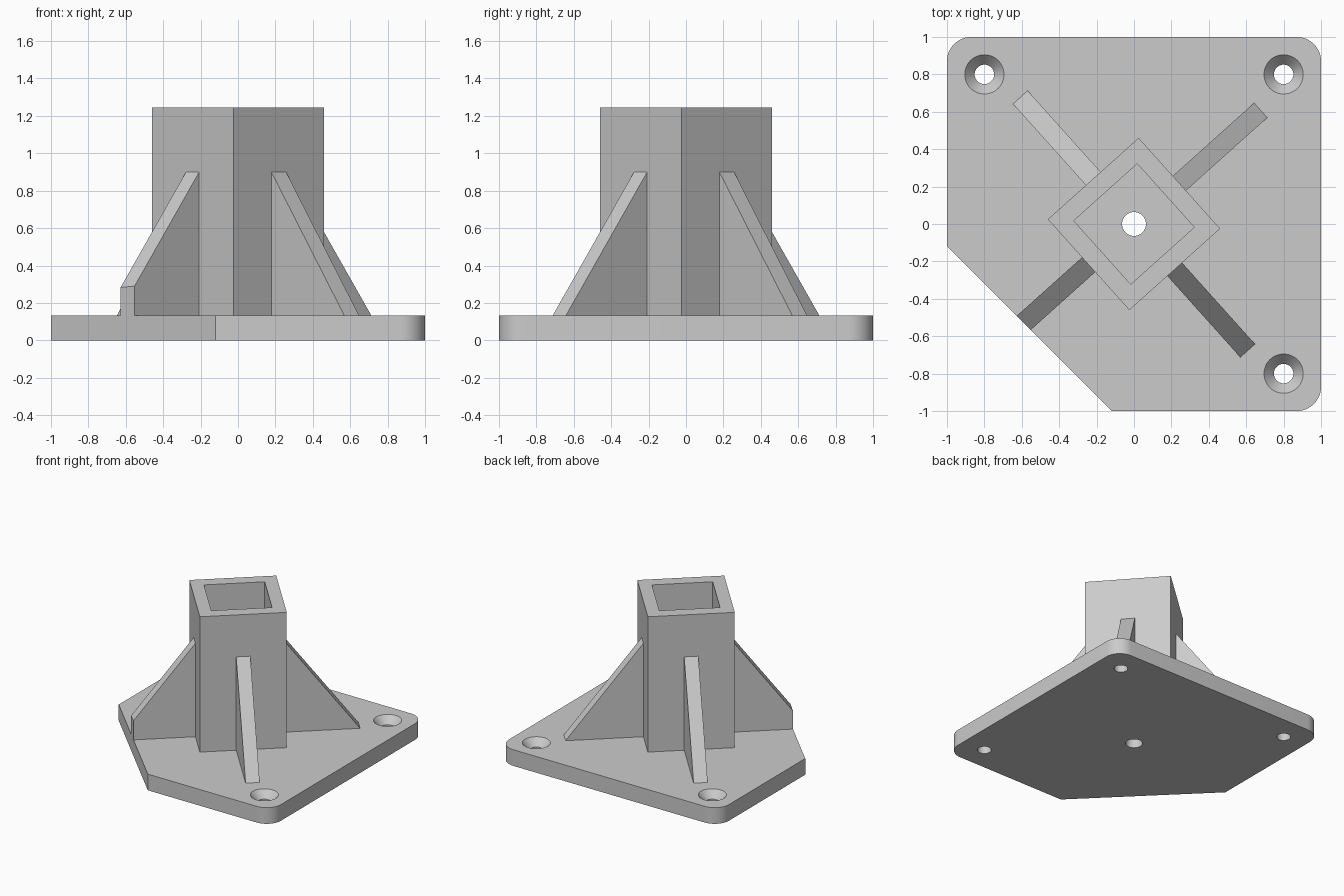
import bpy, bmesh
from math import radians, cos, sin, pi
from mathutils import Matrix, Vector

if "Cube" in bpy.data.objects:
    bpy.data.objects.remove(bpy.data.objects["Cube"])

PLATE_TOP, TUBE_TOP, RIB_TOP = 0.133, 1.245, 0.9
TURN = radians(41.9)          # tube and ribs are turned about z
HALF_OUT, HALF_IN = 0.326, 0.228
RIB_REACH, RIB_WIDTH = 0.91, 0.106
CUT = 0.56                    # midpoint of the clipped corner, x = y = -CUT

grey = bpy.data.materials.new("light_grey")
grey.use_nodes = True
grey.diffuse_color = (0.6, 0.6, 0.6, 1)
grey.node_tree.nodes["Principled BSDF"].inputs["Base Color"].default_value = (0.6, 0.6, 0.6, 1)


def finish(bm, name):
    bmesh.ops.recalc_face_normals(bm, faces=bm.faces[:])
    mesh = bpy.data.meshes.new(name)
    bm.to_mesh(mesh)
    bm.free()
    obj = bpy.data.objects.new(name, mesh)
    mesh.materials.append(grey)
    bpy.context.collection.objects.link(obj)
    return obj


def extrude(points, offset):
    """Solid made by pushing a closed outline along an offset."""
    bm = bmesh.new()
    face = bm.faces.new([bm.verts.new(p) for p in points])
    top = bmesh.ops.extrude_face_region(bm, geom=[face])["geom"]
    bmesh.ops.translate(bm, vec=offset, verts=[v for v in top if isinstance(v, bmesh.types.BMVert)])
    return bm


def lathe(profile, x, y, name, sides=48):
    """Round cutter from (radius, height) pairs."""
    bm = bmesh.new()
    rings = [[bm.verts.new((x + r * cos(2 * pi * i / sides), y + r * sin(2 * pi * i / sides), z))
              for i in range(sides)] for r, z in profile]
    for a, b in zip(rings, rings[1:]):
        for i in range(sides):
            j = (i + 1) % sides
            bm.faces.new((a[i], a[j], b[j], b[i]))
    bm.faces.new(rings[0])
    bm.faces.new(rings[-1])
    return finish(bm, name)


def carve(obj, cutter):
    mod = obj.modifiers.new("carve", "BOOLEAN")
    mod.operation, mod.solver, mod.object = "DIFFERENCE", "EXACT", cutter
    bpy.ops.object.select_all(action="DESELECT")
    bpy.context.view_layer.objects.active = obj
    obj.select_set(True)
    bpy.ops.object.modifier_apply(modifier=mod.name)
    bpy.data.objects.remove(cutter)


def square(half, z):
    return [Matrix.Rotation(TURN, 3, "Z") @ Vector((sx * half, sy * half, z))
            for sx, sy in ((-1, -1), (1, -1), (1, 1), (-1, 1))]


# Base plate: three rounded corners and one clipped corner
radius = 0.13
outline = [(-1, 1 - 2 * CUT, 0), (1 - 2 * CUT, -1, 0)]
for cx, cy, start in ((1, -1, -90), (1, 1, 0), (-1, 1, 90)):
    for step in range(13):
        a = radians(start + 7.5 * step)
        outline.append((cx * (1 - radius) + radius * cos(a), cy * (1 - radius) + radius * sin(a), 0))
plate = finish(extrude(outline, (0, 0, PLATE_TOP)), "base_plate")

# Countersunk screw holes and the centre drain hole
countersink = [(0.052, -0.1), (0.052, PLATE_TOP - 0.06), (0.105, PLATE_TOP), (0.105, PLATE_TOP + 0.1)]
for x, y in ((-0.8, 0.8), (0.8, 0.8), (0.8, -0.8)):
    carve(plate, lathe(countersink, x, y, "screw_cutter"))
carve(plate, lathe([(0.064, -0.1), (0.064, 0.3)], 0, 0, "centre_cutter"))

bpy.ops.object.select_all(action="DESELECT")
plate.select_set(True)
bpy.context.view_layer.objects.active = plate
bpy.ops.object.shade_smooth_by_angle(angle=radians(30))

# Square post socket, open at the top
socket = finish(extrude(square(HALF_OUT, PLATE_TOP), (0, 0, TUBE_TOP - PLATE_TOP)), "post_socket")
carve(socket, finish(extrude(square(HALF_IN, 0), (0, 0, 2)), "socket_cutter"))

# Four triangular ribs, the one at the clipped corner trimmed flush
for k, name in enumerate(("back_left", "back_right", "front_right", "front_left")):
    side = [(HALF_OUT - 0.02, PLATE_TOP), (HALF_OUT - 0.02, RIB_TOP),
            (HALF_OUT, RIB_TOP), (RIB_REACH, PLATE_TOP)]
    bm = extrude([(r, -RIB_WIDTH / 2, z) for r, z in side], (0, RIB_WIDTH, 0))
    bmesh.ops.rotate(bm, verts=bm.verts[:], matrix=Matrix.Rotation(TURN + k * pi / 2, 3, "Z"))
    if name == "front_right":
        cut = bmesh.ops.bisect_plane(bm, geom=bm.verts[:] + bm.edges[:] + bm.faces[:],
                                     plane_co=(-CUT, -CUT, 0), plane_no=(-1, -1, 0), clear_outer=True)
        edges = [e for e in cut["geom_cut"] if isinstance(e, bmesh.types.BMEdge)]
        bmesh.ops.holes_fill(bm, edges=edges, sides=0)
    finish(bm, name + "_rib")
